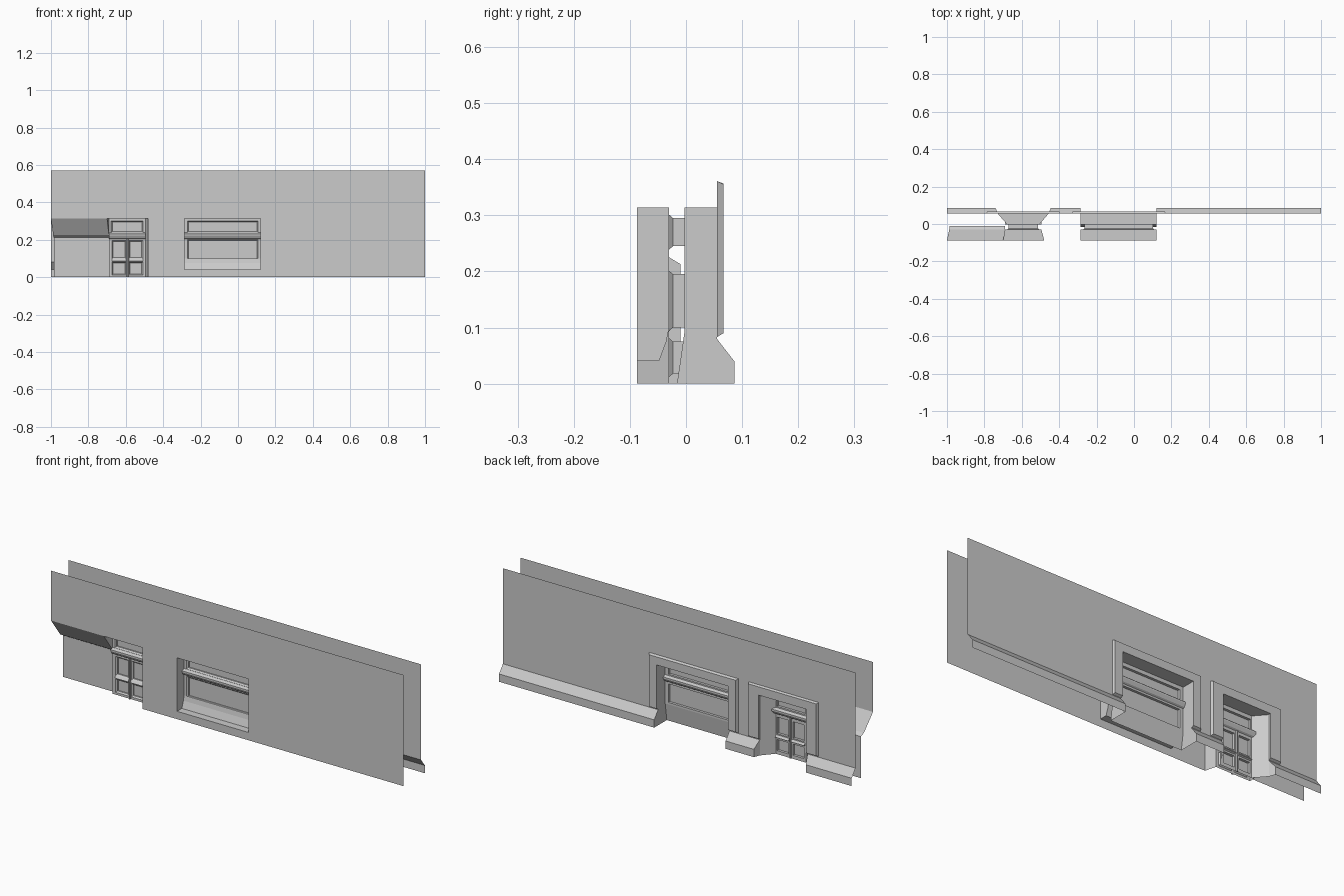
import bpy, bmesh

if "Cube" in bpy.data.objects:
    bpy.data.objects.remove(bpy.data.objects["Cube"])

F, FF, FB, B, T, P = -.087, -.03, -.003, .055, .067, .086   # depth planes, front to back
H, TOP = .57, .314                                       # wall and opening heights


def mesh(name, polys):
    bm = bmesh.new()
    for p in polys:
        bm.faces.new([bm.verts.new(v) for v in p])
    bmesh.ops.remove_doubles(bm, verts=bm.verts, dist=1e-5)
    me = bpy.data.meshes.new(name)
    bm.to_mesh(me)
    bm.free()
    ob = bpy.data.objects.new(name, me)
    bpy.context.collection.objects.link(ob)


def rect(r, y):
    x0, x1, z0, z1 = r
    return [(x0, y, z0), (x1, y, z0), (x1, y, z1), (x0, y, z1)]


def ring(r0, y0, r1, y1, sides=(0, 1, 2, 3)):
    """Bridge two rectangles; sides are bottom, right, top, left."""
    a, b = rect(r0, y0), rect(r1, y1)
    return [[a[i], a[(i + 1) % 4], b[(i + 1) % 4], b[i]] for i in sides]


def pierced(r, holes, y):
    """Flat sheet with rectangular openings."""
    xs = sorted({r[0], r[1], *[v for h in holes for v in h[:2]]})
    zs = sorted({r[2], r[3], *[v for h in holes for v in h[2:]]})
    out = []
    for x0, x1 in zip(xs, xs[1:]):
        for z0, z1 in zip(zs, zs[1:]):
            cx, cz = (x0 + x1) / 2, (z0 + z1) / 2
            if not any(h[0] < cx < h[1] and h[2] < cz < h[3] for h in holes):
                out.append(rect((x0, x1, z0, z1), y))
    return out


def strip(prof):
    """Skin through stations (x0, x1, y, z)."""
    return [[(a[0], a[2], a[3]), (a[1], a[2], a[3]), (b[1], b[2], b[3]), (b[0], b[2], b[3])]
            for a, b in zip(prof, prof[1:])]


def bar(x0, x1, prof):
    """Capped moulding along x from a y/z profile."""
    out = strip([(x0, x1, *p) for p in prof + prof[:1]])
    return out + [[(x, *p) for p in prof] for x in (x0, x1)]


def grow(r, d):
    return (r[0] - d, r[1] + d, r[2] - d, r[3] + d)


def joinery(name, r, holes, pane_y=-.016):
    """Two-faced frame with bevelled reveals and recessed panes."""
    polys = []
    wide = [grow(h, .006) for h in holes]
    polys += pierced(r, wide, FF) + pierced(r, holes, FB)
    for w, h in zip(wide, holes):
        polys += ring(w, FF, h, FF + .007) + ring(h, FF + .007, h, FB) + [rect(h, pane_y)]
    mesh(name, polys)


W = (-.285, .12, .04, TOP)             # window opening
DX0, DX1 = -.69, -.495                 # door frame sides

# Front wall sheet
mesh("front_wall", pierced((-1, 1, 0, H), [W, (-1, -.48, 0, TOP)], F))

# Low recess with sloping soffit beside the door
mesh("front_recess", strip([(-1, -.70, F, TOP), (-.988, DX0, FF, .225),
                            (-.985, DX0, -.01, .213), (-.985, DX0, -.01, 0)]))

# Front door reveal
mesh("door_front_reveal", ring((-.70, -.48, 0, TOP), F, (DX0, DX1, 0, TOP), FF, (1, 2)) + [
    [(-.70, F, TOP), (DX0, FF, TOP), (DX0, FF, .225)],
    [(DX0, FF, 0), (DX0, -.01, 0), (DX0, -.01, .213), (DX0, FF, .225)]])

# Front window reveal and sloping sill
sill = [(F, .04), (-.048, .04), (-.035, .075), (FF, .1)]
mesh("window_front_reveal", strip([(W[0], W[1], *p) for p in sill])
     + strip([(W[0], W[1], F, TOP), (W[0], W[1], FF, TOP)])
     + [[(x, *p) for p in sill + [(FF, TOP), (F, TOP)]] for x in W[:2]])

# Window joinery and transom moulding on both faces
joinery("window_frame", (W[0], W[1], .09, TOP),
        [(-.265, .102, .245, .295), (-.265, .102, .1, .195)])
for n, y, s in (("front", FF, -1), ("back", FB, 1)):
    prof = [(y, .205), (y + s * .008, .21), (y + s * .016, .224), (y + s * .016, .232), (y, .238)]
    mesh("window_transom_" + n, bar(W[0], W[1], prof))
    mesh("door_transom_" + n, bar(DX0, DX1, prof))

# Door frame: fanlight, two leaves with upper panes and lower panels
leaves = [(-.667, -.604), (-.578, -.515)]
joinery("door_frame", (DX0, DX1, 0, TOP), [(-.672, -.513, .245, .295)]
        + [(a, b, z0, z1) for a, b in leaves for z0, z1 in ((.105, .19), (.018, .075))])
for i, (a, b) in enumerate(leaves):
    for n, y, s in (("front", FF, -1), ("back", FB, 1)):
        mesh(f"leaf_ledge_{n}_{i}", bar(a - .006, b + .006, [(y, .084), (y + s * .008, .088), (y, .099)]))
for n, y, s in (("front", FF, -1), ("back", FB, 1)):
    mesh("leaf_cover_strip_" + n, ring((-.596, -.586, 0, .205), y, (-.594, -.588, 0, .205), y + s * .006)
         + [rect((-.594, -.588, 0, .205), y + s * .006)])

# Back wall sheet above the plinth
BD = (-.728, -.457, 0, TOP)            # splayed door opening
mesh("back_wall", pierced((-1, 1, .08, H), [(BD[0], BD[1], .08, TOP), (W[0], W[1], .08, TOP)], B))

# Sloping plinth, broken by the openings
for n, a, b, da, db in (("left", -1, BD[0], 0, -.012), ("middle", BD[1], W[0], .012, 0), ("right", W[1], 1, 0, 0)):
    mesh("plinth_" + n, strip([(a, b, B, .08), (a + da, b + db, P, .04), (a + da, b + db, P, 0)]))

# Back door reveal, splayed, including the plinth returns
mesh("door_back_reveal", ring(BD, B, (DX0 + .012, DX1 - .012, 0, TOP), FB, (1, 2, 3))
     + [[(x, B, 0), (x, B, .08), (x + d, P, .04), (x + d, P, 0)] for x, d in ((BD[0], -.012), (BD[1], .012))])

# Back window niche with leaning apron panel
mesh("window_back_niche", strip([(W[0], W[1], -.016, 0), (W[0], W[1], FB, .09)])
     + strip([(W[0], W[1], FB, TOP), (W[0], W[1], B, TOP)])
     + [[(x, -.016, 0), (x, FB, .09), (x, FB, TOP), (x, B, TOP), (x, B, .08), (x, P, .04), (x, P, 0)]
        for x in W[:2]])

# Raised trim around the back openings
for n, (x0, x1) in (("window", W[:2]), ("door", BD[:2])):
    o = .05 if n == "window" else .063
    path = [(x0, .0), (x0, 1.0), (x1, 1.0), (x1, .0)]
    rows = []
    for d, y, zb in ((0, B, .083), (.0, T, .09), (o - .006, T, .09), (o, B, .083)):
        h = TOP + d * .047 / o
        rows.append([(x0 - d, y, zb), (x0 - d, y, h), (x1 + d, y, h), (x1 + d, y, zb)])
    polys = [[r[i], r[i + 1], q[i + 1], q[i]] for r, q in zip(rows, rows[1:]) for i in range(3)]
    polys += [[r[i] for r in rows] for i in (0, 3)]
    mesh(n + "_trim", polys)
